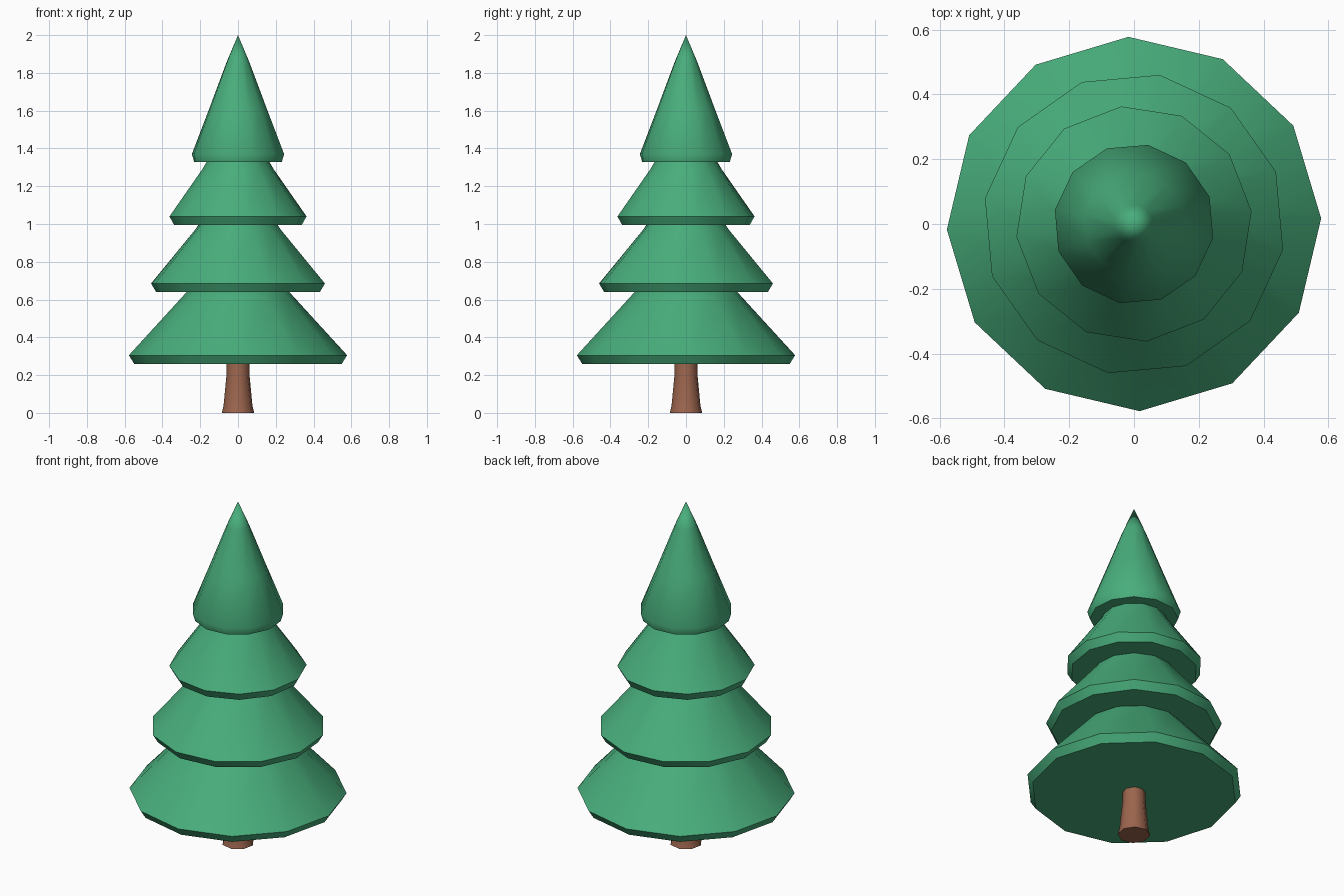
import bpy, bmesh, math

if "Cube" in bpy.data.objects:
    bpy.data.objects.remove(bpy.data.objects["Cube"])


def material(name, rgb):
    m = bpy.data.materials.new(name)
    m.diffuse_color = (*rgb, 1.0)
    m.use_nodes = True
    m.node_tree.nodes["Principled BSDF"].inputs["Base Color"].default_value = m.diffuse_color
    return m


green = material("pine_green", (0.065, 0.42, 0.20))
brown = material("bark_brown", (0.33, 0.13, 0.075))


def lathe(name, profile, sides, turn, mat, sharp):
    """Closed solid from (radius, z) rings; a zero radius ends in a point."""
    bm = bmesh.new()
    rings = []
    for r, z in profile:
        if r == 0:
            rings.append([bm.verts.new((0, 0, z))])
            continue
        angles = [math.radians(turn) + math.tau * i / sides for i in range(sides)]
        rings.append([bm.verts.new((r * math.cos(a), r * math.sin(a), z)) for a in angles])
    bm.faces.new(rings[0][::-1])
    for low, high in zip(rings, rings[1:]):
        for i in range(sides):
            j = (i + 1) % sides
            if len(high) == 1:
                bm.faces.new((low[i], low[j], high[0]))
            else:
                bm.faces.new((low[i], low[j], high[j], high[i]))
    if len(rings[-1]) > 1:
        bm.faces.new(rings[-1])
    mesh = bpy.data.meshes.new(name)
    bm.to_mesh(mesh)
    bm.free()
    mesh.materials.append(mat)
    obj = bpy.data.objects.new(name, mesh)
    bpy.context.collection.objects.link(obj)
    bpy.ops.object.select_all(action='DESELECT')
    obj.select_set(True)
    bpy.context.view_layer.objects.active = obj
    bpy.ops.object.shade_smooth_by_angle(angle=math.radians(sharp))


# Trunk with a flared foot
lathe("trunk", [(0.087, 0), (0.078, 0.035), (0.063, 0.19), (0.06, 0.28)], 8, 10, brown, 50)

# Skirts of branches: bevelled lip, sloping cone, top tucked into the next tier
lathe("bottom_branches", [(0.55, 0.26), (0.578, 0.305), (0.29, 0.62), (0.255, 0.66)],
      12, 1.7, green, 50)
lathe("lower_middle_branches", [(0.44, 0.64), (0.467, 0.685), (0.23, 0.97), (0.195, 1.02)],
      12, 20.2, green, 50)
lathe("upper_middle_branches", [(0.34, 0.995), (0.365, 1.04), (0.19, 1.29), (0.155, 1.35)],
      12, 6.2, green, 50)

# Pointed crown with a softly shaded lip
lathe("crown", [(0.235, 1.327), (0.248, 1.37), (0.155, 1.61), (0.06, 1.86), (0, 2.0)],
      12, 19.8, green, 60)
